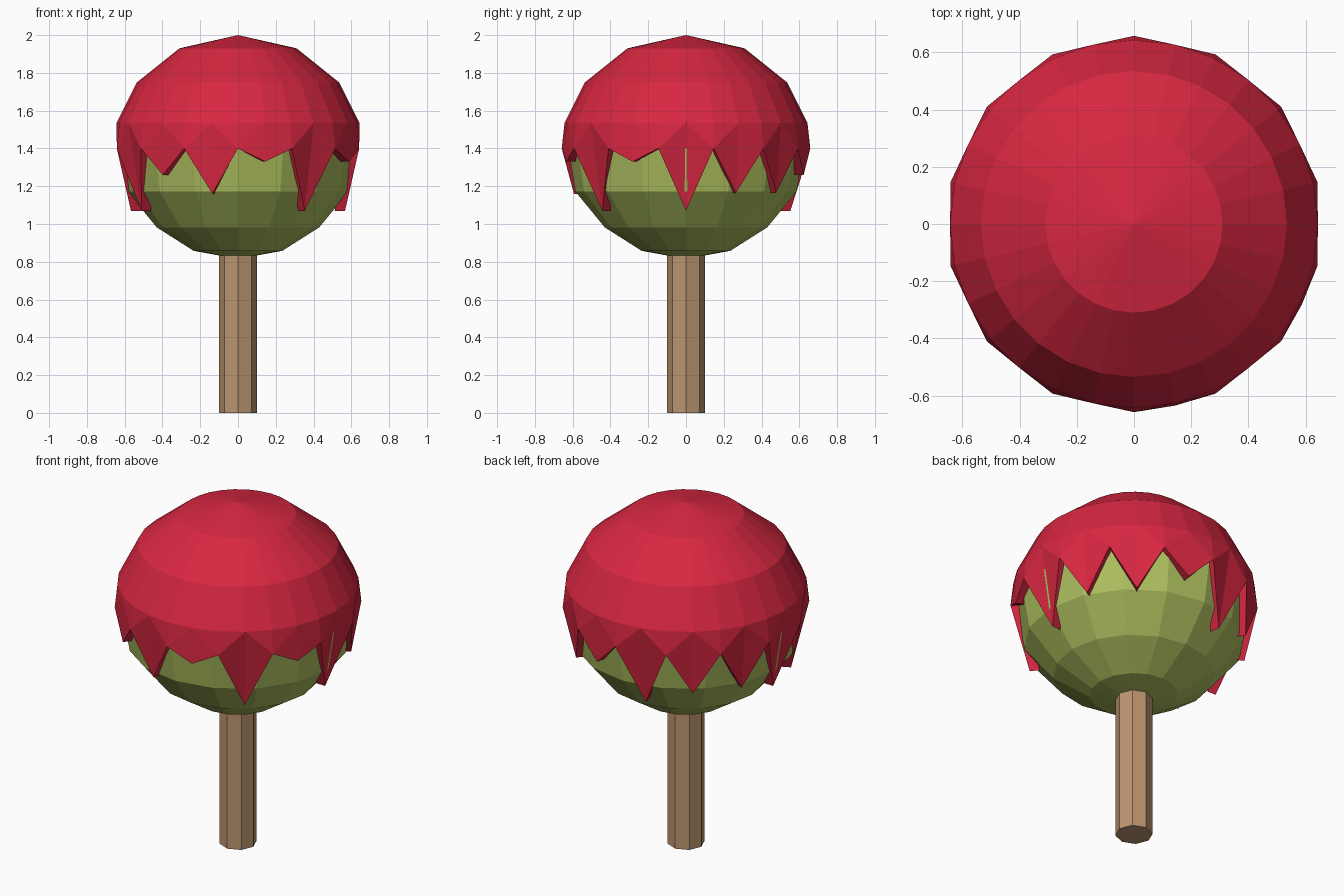
import bpy, bmesh
from math import sin, cos, pi

if "Cube" in bpy.data.objects:
    bpy.data.objects.remove(bpy.data.objects["Cube"], do_unlink=True)


def material(name, rgb):
    m = bpy.data.materials.new(name)
    m.use_nodes = True
    m.diffuse_color = (*rgb, 1)
    m.node_tree.nodes["Principled BSDF"].inputs["Base Color"].default_value = (*rgb, 1)
    return m


def ring(bm, sides, profile):
    """Ring of vertices; profile(i) gives the radius and height of vertex i."""
    out = []
    for i in range(sides):
        r, z = profile(i)
        a = 2 * pi * i / sides
        out.append(bm.verts.new((r * cos(a), r * sin(a), z)))
    return out


def bridge(bm, a, b, split=False):
    n = len(a)
    for i in range(n):
        j = (i + 1) % n
        if not split:
            bm.faces.new((a[i], a[j], b[j], b[i]))
        elif i % 2 == 0:      # even columns carry the points of the drips
            bm.faces.new((a[i], a[j], b[j]))
            bm.faces.new((a[i], b[j], b[i]))
        else:
            bm.faces.new((a[i], a[j], b[i]))
            bm.faces.new((a[j], b[j], b[i]))


def cap(bm, loop, z):
    tip = bm.verts.new((0, 0, z))
    for i, v in enumerate(loop):
        bm.faces.new((v, loop[(i + 1) % len(loop)], tip))


def finish(bm, name, mat):
    bmesh.ops.recalc_face_normals(bm, faces=bm.faces[:])
    me = bpy.data.meshes.new(name)
    bm.to_mesh(me)
    bm.free()
    me.materials.append(mat)
    ob = bpy.data.objects.new(name, me)
    bpy.context.collection.objects.link(ob)
    return ob


red = material("candy red", (0.68, 0.02, 0.052))
green = material("apple green", (0.41, 0.51, 0.11))
wood = material("stick wood", (0.50, 0.30, 0.16))

# Stick: eight-sided post
bm = bmesh.new()
low = ring(bm, 8, lambda i: (0.1, 0))
high = ring(bm, 8, lambda i: (0.1, 0.92))
bridge(bm, low, high)
bm.faces.new(low)
bm.faces.new(high)
finish(bm, "stick", wood)

# Apple: sixteen-sided body, its upper half tucked under the coating
bm = bmesh.new()
body = [(0.235, 0.858), (0.43, 0.982), (0.5858, 1.172), (0.623, 1.4), (0.53, 1.6)]
loops = [ring(bm, 16, lambda i, p=p: p) for p in body]
for a, b in zip(loops, loops[1:]):
    bridge(bm, a, b)
cap(bm, loops[0], 0.815)
cap(bm, loops[-1], 1.8)
finish(bm, "apple", green)

# Candy coating: dome with a thick rim of fourteen uneven drips
RIM = 1.4
drips = [1.07, 1.165, 1.165, 1.26, 1.07, 1.155, 1.155,
         1.07, 1.07, 1.26, 1.16, 1.33, 1.07, 1.33]


def rim(i, inset=0):
    if i % 2:
        return 0.658 - inset, RIM
    z = drips[i // 2]
    return 0.655 - 0.81 * (RIM - z) ** 2 - inset, z


bm = bmesh.new()
dome = [(0.31, 1.93), (0.535, 1.75), (0.643, 1.535)]
loops = [ring(bm, 28, lambda i, p=p: p) for p in dome]
for a, b in zip(loops, loops[1:]):
    bridge(bm, a, b)
cap(bm, loops[0], 2)
outer = ring(bm, 28, rim)
inner = ring(bm, 28, lambda i: rim(i, 0.055))
lining = ring(bm, 28, lambda i: (0.585, 1.52))
bridge(bm, loops[-1], outer, split=True)
bridge(bm, outer, inner)
bridge(bm, lining, inner, split=True)
cap(bm, lining, 1.9)
finish(bm, "candy_coating", red)
